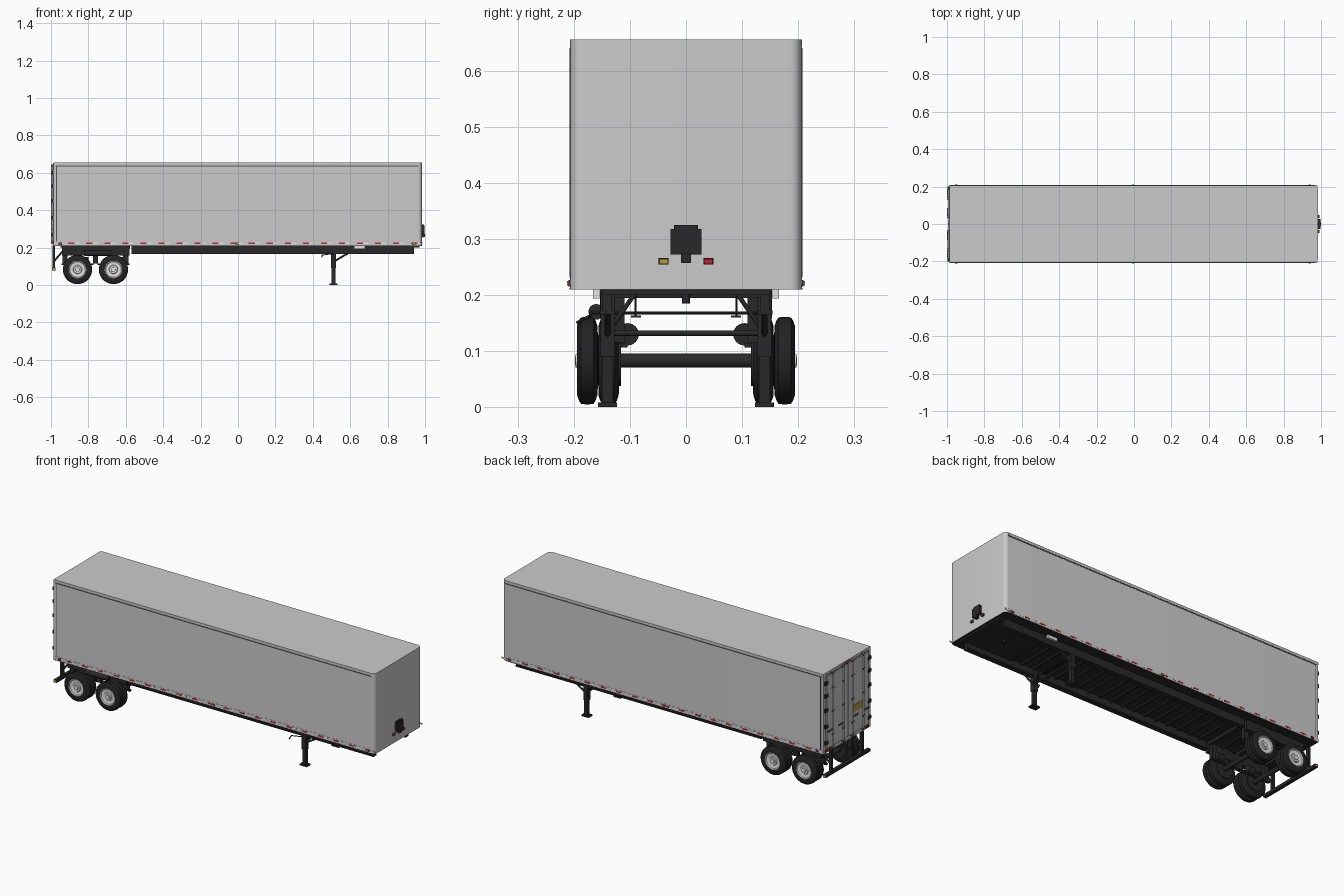
import bpy, bmesh, math
from mathutils import Vector

if "Cube" in bpy.data.objects:
    bpy.data.objects.remove(bpy.data.objects["Cube"])


def material(name, r, g, b):
    m = bpy.data.materials.new(name)
    m.diffuse_color = (r, g, b, 1)
    m.use_nodes = True
    m.node_tree.nodes["Principled BSDF"].inputs["Base Color"].default_value = m.diffuse_color
    return m


GREY = material("panel grey", 0.60, 0.60, 0.60)
LIGHT = material("wheel silver", 0.78, 0.78, 0.78)
DARK = material("chassis black", 0.022, 0.022, 0.023)
TYRE = material("tyre rubber", 0.017, 0.017, 0.017)
SEAM = material("seam grey", 0.09, 0.09, 0.09)
RED = material("reflector red", 0.60, 0.015, 0.03)
AMBER = material("lamp amber", 0.50, 0.32, 0.06)


def finish(name, bm, *mats):
    bmesh.ops.recalc_face_normals(bm, faces=bm.faces)
    me = bpy.data.meshes.new(name)
    bm.to_mesh(me)
    bm.free()
    for m in mats:
        me.materials.append(m)
    ob = bpy.data.objects.new(name, me)
    bpy.context.collection.objects.link(ob)
    return ob


def smooth(ob, angle=35):
    bpy.ops.object.select_all(action='DESELECT')
    ob.select_set(True)
    bpy.context.view_layer.objects.active = ob
    bpy.ops.object.shade_smooth_by_angle(angle=math.radians(angle))


def box(name, x, y, z, mat):
    """Box from (min, max) pairs; a negative side may be given in any order."""
    bm = bmesh.new()
    bmesh.ops.create_cube(bm, size=1)
    for v in bm.verts:
        v.co = [(a + b) / 2 + c * abs(b - a) for (a, b), c in zip((x, y, z), v.co)]
    return finish(name, bm, mat)


def tube(name, p, q, r, mat, sides=12):
    p, q = Vector(p), Vector(q)
    bm = bmesh.new()
    bmesh.ops.create_cone(bm, cap_ends=True, segments=sides, radius1=r, radius2=r,
                          depth=(q - p).length)
    ob = finish(name, bm, mat)
    ob.rotation_mode = 'QUATERNION'
    ob.rotation_quaternion = (q - p).to_track_quat('Z', 'Y')
    ob.location = (p + q) / 2
    smooth(ob)
    return ob


def lathe(name, profile, loc, side, mat, sides=36):
    """Turn (y, radius) points about the y axis."""
    bm = bmesh.new()
    vs = [bm.verts.new((r, y * side, 0)) for y, r in profile]
    es = [bm.edges.new(e) for e in zip(vs, vs[1:])]
    bmesh.ops.spin(bm, geom=vs + es, axis=(0, 1, 0), cent=(0, 0, 0),
                   angle=2 * math.pi, steps=sides)
    bmesh.ops.remove_doubles(bm, verts=bm.verts, dist=1e-5)
    ob = finish(name, bm, mat)
    ob.location = loc
    smooth(ob)
    return ob


# Cargo body: square at the rear, rounded upright corners at the nose
X0, X1, W, Z0, Z1 = -0.987, 0.983, 0.206, 0.21, 0.655
R = 0.02
arc = [math.radians(a) for a in range(0, 91, 15)]
outline = [(X1 - R + R * math.cos(a), W - R + R * math.sin(a)) for a in arc]
outline = [(x, -y) for x, y in reversed(outline)] + outline + [(X0, W), (X0, -W)]
bm = bmesh.new()
base = bm.faces.new([bm.verts.new((x, y, Z0)) for x, y in outline])
ext = bmesh.ops.extrude_face_region(bm, geom=[base])
for v in ext["geom"]:
    if isinstance(v, bmesh.types.BMVert):
        v.co.z = Z1
bmesh.ops.recalc_face_normals(bm, faces=bm.faces)
for f in bm.faces:
    f.material_index = 1 if f.normal.z < -0.5 else 0
smooth(finish("cargo_body", bm, GREY, DARK))

# Side seams, rails, conspicuity tape and marker lamps
for s in (-1, 1):
    out = (s * W, s * (W + 0.0015))
    box("top_rail", (X0, 0.962), (s * W, s * (W + 0.001)), (0.641, Z1), GREY)
    box("top_seam", (-0.975, 0.965), out, (0.635, 0.640), SEAM)
    box("bottom_rail", (X0, 0.962), (s * W, s * (W + 0.001)), (0.211, 0.232), GREY)
    box("bottom_seam", (X0, 0.962), out, (0.2095, 0.2125), SEAM)
    box("rear_post_seam", (-0.972, -0.969), out, (0.232, 0.635), SEAM)
    for i in range(20):
        x = -0.908 + i * 0.0965
        tape = (s * W, s * (W + 0.002))
        box("red_tape", (x, x + 0.033), tape, (0.219, 0.227), RED)
        box("white_tape", (x + 0.033, x + 0.06), tape, (0.219, 0.227), LIGHT)
    for x, m in ((-0.95, RED), (-0.005, AMBER), (0.94, AMBER)):
        box("marker_base", (x - 0.009, x + 0.009), (s * W, s * (W + 0.003)), (0.215, 0.227), DARK)
        box("marker_lamp", (x - 0.006, x + 0.006), (s * W, s * 0.2125), (0.217, 0.225), m)

# Rear doors with lock rods, hinges and handles
for s in (-1, 1):
    box("door", (-0.995, X0), (s * 0.002, s * 0.184), (0.236, 0.637), GREY)
    box("door_edge_seam", (-0.9885, X0), (s * 0.184, s * 0.188), (0.234, 0.639), SEAM)
    for y in (0.04, 0.135):
        tube("lock_rod", (-0.9965, s * y, 0.225), (-0.9965, s * y, 0.645), 0.0035, LIGHT)
        for z in (0.228, 0.30, 0.43, 0.56, 0.64):
            box("rod_bracket", (-0.9995, X0), (s * (y - 0.008), s * (y + 0.008)),
                (z - 0.005, z + 0.005), SEAM)
        box("door_handle", (-1.0, -0.995), (s * y, s * (y + 0.045)), (0.326, 0.333), SEAM)
    for z in (0.27, 0.36, 0.45, 0.53, 0.60):
        box("door_hinge", (-0.998, X0), (s * 0.174, s * 0.2), (z - 0.009, z + 0.009), DARK)
    for y in (0.15, 0.18):
        box("tail_lamp", (-0.991, X0), (s * (y - 0.01), s * (y + 0.01)), (0.216, 0.229), RED)
box("door_gap", (-0.9935, X0), (-0.002, 0.002), (0.236, 0.637), DARK)
box("door_header_seam", (-0.9885, X0), (-0.188, 0.188), (0.637, 0.640), SEAM)
box("door_sill_seam", (-0.9885, X0), (-0.188, 0.188), (0.233, 0.236), SEAM)
box("door_placard", (-0.9965, -0.995), (-0.128, -0.047), (0.352, 0.39), AMBER)
for y in (-0.02, 0, 0.02):
    box("header_lamp", (-0.99, X0), (y - 0.006, y + 0.006), (0.643, 0.65), RED)

# Nose connector box and lamps
box("connector_box", (X1, 0.996), (-0.028, 0.028), (0.272, 0.318), DARK)
box("connector_top", (X1, 0.994), (-0.021, 0.021), (0.318, 0.325), DARK)
box("connector_plug", (X1, 1.0), (-0.009, 0.009), (0.257, 0.274), DARK)
for y, m in ((-0.04, AMBER), (0.04, RED)):
    box("nose_lamp_base", (X1, 0.988), (y - 0.009, y + 0.009), (0.254, 0.266), DARK)
    box("nose_lamp", (X1, 0.993), (y - 0.0075, y + 0.0075), (0.2555, 0.2645), m)

# Floor frame: long rails, cross members, coupler plate and kingpin
for s in (-1, 1):
    box("frame_rail", (-0.57, 0.94), (s * 0.133, s * 0.15), (0.165, 0.211), DARK)
    box("rail_flange", (-0.57, 0.94), (s * 0.127, s * 0.154), (0.165, 0.172), DARK)
    box("side_bracket", (0.62, 0.68), (s * 0.154, s * 0.166), (0.194, 0.21), LIGHT)
for i in range(27):
    x = -0.95 + i * 0.07
    box("cross_member", (x, x + 0.012), (-0.15, 0.15), (0.202, 0.211), DARK)
box("coupler_plate", (0.66, 0.97), (-0.15, 0.15), (0.201, 0.211), DARK)
tube("kingpin", (0.82, 0, 0.185), (0.82, 0, 0.205), 0.007, DARK, 16)

# Landing gear
for s in (-1, 1):
    y = s * 0.14
    box("leg_outer", (0.497, 0.523), (y - 0.0125, y + 0.0125), (0.09, 0.205), DARK)
    box("leg_inner", (0.50, 0.52), (y - 0.01, y + 0.01), (0.008, 0.09), DARK)
    box("leg_foot", (0.488, 0.532), (y - 0.017, y + 0.017), (0, 0.008), DARK)
    tube("leg_brace", (0.52, y, 0.13), (0.63, y, 0.195), 0.005, DARK)
    tube("cross_brace", (0.51, y, 0.132), (0.51, s * 0.09, 0.204), 0.004, DARK)
    tube("hanger", (0.47, s * 0.09, 0.162), (0.47, s * 0.09, 0.208), 0.0015, DARK, 8)
    box("hanger_foot", (0.46, 0.48), (s * 0.08, s * 0.098), (0.160, 0.163), DARK)
tube("leg_crossbar", (0.51, -0.14, 0.132), (0.51, 0.14, 0.132), 0.005, DARK)
tube("crank_shaft", (0.505, -0.17, 0.168), (0.505, 0.14, 0.168), 0.0025, DARK, 8)
tube("crank_arm", (0.505, -0.17, 0.168), (0.45, -0.172, 0.160), 0.0025, DARK, 8)
tube("crank_grip", (0.45, -0.172, 0.162), (0.45, -0.195, 0.150), 0.003, DARK, 8)

# Sliding axle carriage
for s in (-1, 1):
    box("slider_rail", (-0.94, -0.58), (s * 0.130, s * 0.153), (0.158, 0.211), DARK)
    for x in (-0.925, -0.762, -0.60):
        box("spring_hanger", (x - 0.014, x + 0.014), (s * 0.110, s * 0.132), (0.115, 0.2), DARK)
for x in (-0.93, -0.76, -0.59):
    box("slider_crossbar", (x - 0.012, x + 0.012), (-0.13, 0.13), (0.195, 0.211), DARK)
tube("air_tank", (-0.82, -0.16, 0.17), (-0.68, -0.16, 0.17), 0.014, DARK, 16)

# Axles with dual wheels
tyre = [(0.000, 0.046), (0.001, 0.062), (0.004, 0.071), (0.008, 0.077), (0.016, 0.078),
        (0.022, 0.078), (0.030, 0.077), (0.034, 0.071), (0.037, 0.062), (0.037, 0.046)]
rim = [(0.010, 0.046), (0.037, 0.047), (0.0375, 0.044), (0.032, 0.041), (0.030, 0.024),
       (0.034, 0.021), (0.034, 0.013), (0.040, 0.012), (0.041, 0.0)]
for x in (-0.858, -0.666):
    tube("axle", (x, -0.15, 0.083), (x, 0.15, 0.083), 0.0125, DARK, 20)
    for s in (-1, 1):
        lathe("outer_tyre", tyre, (x, s * 0.157, 0.083), s, TYRE)
        lathe("inner_tyre", tyre, (x, s * 0.119, 0.083), s, TYRE)
        lathe("wheel_rim", rim, (x, s * 0.157, 0.083), s, LIGHT)
        tube("brake_drum", (x, s * 0.116, 0.083), (x, s * 0.185, 0.083), 0.0455, DARK, 28)
        box("leaf_spring", (x - 0.085, x + 0.085), (s * 0.104, s * 0.118), (0.106, 0.114), DARK)
        tube("brake_chamber", (x + 0.02, s * 0.104, 0.13), (x + 0.06, s * 0.104, 0.13), 0.02, DARK, 16)

# Rear underride guard
box("guard_bar", (-0.995, -0.977), (-0.195, 0.195), (0.078, 0.094), DARK)
for s in (-1, 1):
    box("guard_post", (-0.992, -0.978), (s * 0.126, s * 0.142), (0.09, 0.211), DARK)
    tube("guard_brace", (-0.985, s * 0.134, 0.125), (-0.93, s * 0.14, 0.19), 0.005, DARK)
    box("guard_tip", (-0.994, -0.978), (s * 0.195, s * 0.1965), (0.08, 0.092), AMBER)
